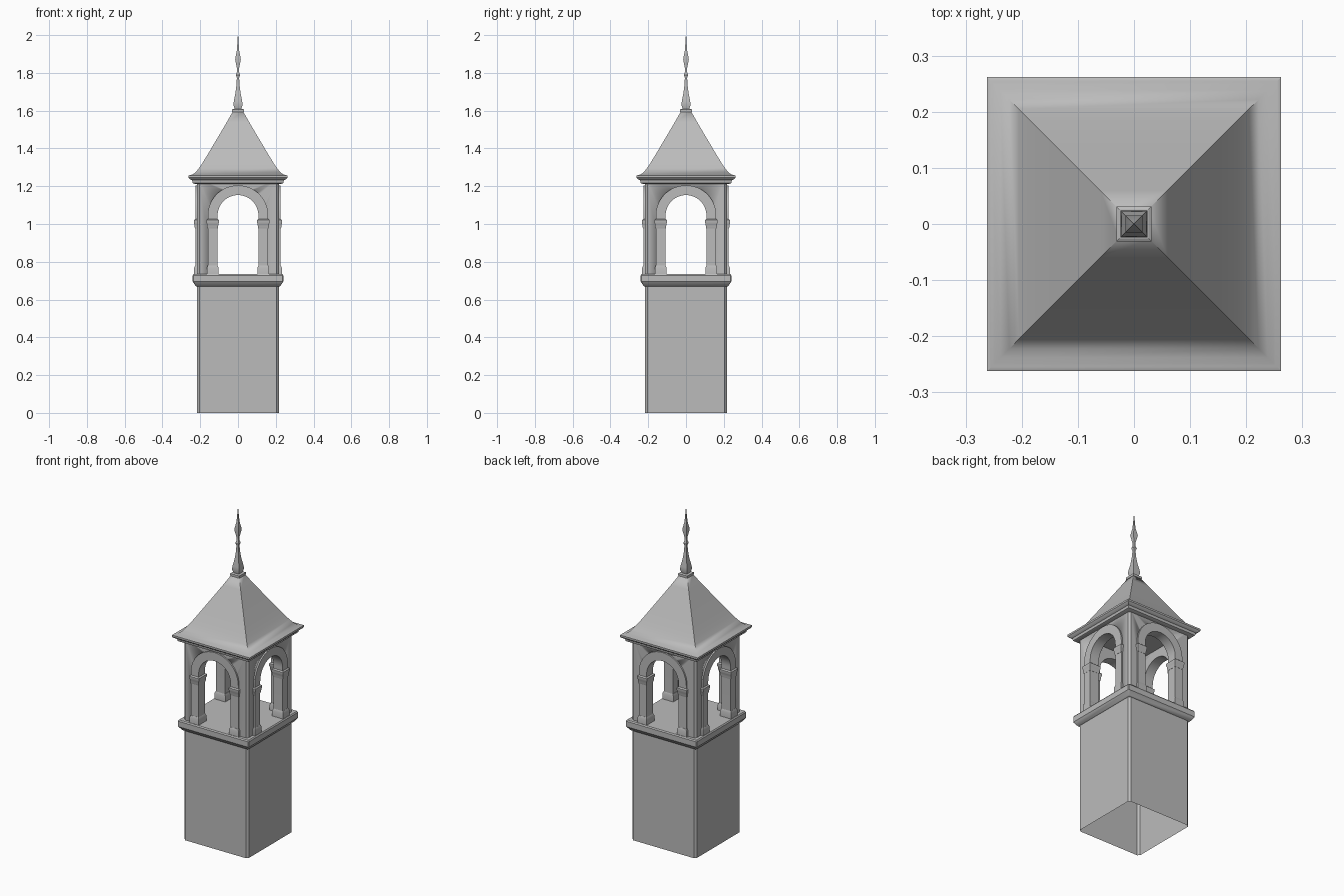
import bpy, bmesh, math
from mathutils import Matrix

cube = bpy.data.objects.get("Cube")
if cube:
    bpy.data.objects.remove(cube, do_unlink=True)

stone = bpy.data.materials.new("grey stone")
stone.use_nodes = True
GREY = (0.5, 0.5, 0.5, 1)
stone.diffuse_color = GREY
stone.node_tree.nodes["Principled BSDF"].inputs["Base Color"].default_value = GREY


def finish(name, bm, angle=30):
    bmesh.ops.recalc_face_normals(bm, faces=bm.faces)
    mesh = bpy.data.meshes.new(name)
    bm.to_mesh(mesh)
    bm.free()
    mesh.materials.append(stone)
    ob = bpy.data.objects.new(name, mesh)
    bpy.context.collection.objects.link(ob)
    bpy.ops.object.select_all(action='DESELECT')
    ob.select_set(True)
    bpy.context.view_layer.objects.active = ob
    bpy.ops.object.shade_smooth_by_angle(angle=math.radians(angle))
    return ob


def outline(hx, hy, chamfer):
    """Rectangle outline, optionally with cut corners."""
    if not chamfer:
        return [(-hx, -hy), (hx, -hy), (hx, hy), (-hx, hy)]
    c = chamfer
    return [(c - hx, -hy), (hx - c, -hy), (hx, c - hy), (hx, hy - c),
            (hx - c, hy), (c - hx, hy), (-hx, hy - c), (-hx, c - hy)]


def stack(bm, rings, chamfer=0, bottom=True, top=True, offset=(0, 0)):
    """Loft rectangular rings (half x, half y, z) into one moulding."""
    loops = [[bm.verts.new((x + offset[0], y + offset[1], z))
              for x, y in outline(hx, hy, chamfer)] for hx, hy, z in rings]
    n = len(loops[0])
    for a, b in zip(loops, loops[1:]):
        for i in range(n):
            j = (i + 1) % n
            bm.faces.new((a[i], a[j], b[j], b[i]))
    if bottom:
        bm.faces.new(loops[0][::-1])
    if top:
        bm.faces.new(loops[-1])


def square_part(name, profile, chamfer=0, bottom=True, top=True, angle=30):
    bm = bmesh.new()
    stack(bm, [(r, r, z) for r, z in profile], chamfer, bottom, top)
    return finish(name, bm, angle)


SPRING = 1.045


def arch_path(radius, foot, steps=24):
    pts = [(radius, foot)]
    for i in range(steps + 1):
        t = math.pi * i / steps
        pts.append((radius * math.cos(t), SPRING + radius * math.sin(t)))
    return pts + [(-radius, foot)]


def four_sides(bm):
    """Repeat the front side's geometry around the tower."""
    front = bm.verts[:] + bm.edges[:] + bm.faces[:]
    for k in range(1, 4):
        copy = bmesh.ops.duplicate(bm, geom=front)["geom"]
        bmesh.ops.rotate(bm, verts=[v for v in copy if isinstance(v, bmesh.types.BMVert)],
                         matrix=Matrix.Rotation(k * math.pi / 2, 3, 'Z'))


# Lower tower: hollow shaft, open underneath, and its ledge
square_part("tower_shaft", [(0.217, 0), (0.217, 0.68)], 0.012, bottom=False, top=False)
square_part("belfry_ledge", [(0.217, 0.668), (0.224, 0.672), (0.236, 0.69),
                             (0.24, 0.695), (0.24, 0.728), (0.235, 0.735)], 0.004)

# Belfry walls, hollowed and pierced by two arched passages
walls = square_part("belfry_walls", [(0.217, 0.73), (0.217, 1.235)], 0.012)
cutters = [square_part("cavity_cutter", [(0.168, 0.7), (0.168, 1.207)])]
for turn in (0, math.pi / 2):
    bm = bmesh.new()
    face = bm.faces.new([bm.verts.new((x, -0.4, z)) for x, z in arch_path(0.13, 0.7)])
    moved = bmesh.ops.extrude_face_region(bm, geom=[face])["geom"]
    bmesh.ops.translate(bm, vec=(0, 0.8, 0),
                        verts=[v for v in moved if isinstance(v, bmesh.types.BMVert)])
    bmesh.ops.rotate(bm, verts=bm.verts, matrix=Matrix.Rotation(turn, 3, 'Z'))
    cutters.append(finish("passage_cutter", bm))
bpy.context.view_layer.objects.active = walls
for cutter in cutters:
    mod = walls.modifiers.new("opening", 'BOOLEAN')
    mod.operation, mod.solver, mod.object = 'DIFFERENCE', 'EXACT', cutter
    bpy.ops.object.modifier_apply(modifier=mod.name)
    bpy.data.objects.remove(cutter, do_unlink=True)

# Arched surrounds with their pillars
bm = bmesh.new()
sections = []
for (xi, zi), (xo, zo) in zip(arch_path(0.108, 0.73), arch_path(0.16, 0.73)):
    sections.append([bm.verts.new(p) for p in (
        (xi, -0.226, zi), (xo, -0.226, zo), (xo, -0.165, zo), (xi, -0.165, zi))])
for a, b in zip(sections, sections[1:]):
    for i in range(4):
        j = (i + 1) % 4
        bm.faces.new((a[i], a[j], b[j], b[i]))
four_sides(bm)
finish("arch_surrounds", bm)

# Pillar bases and capitals
for name, rings in (
        ("pillar_bases", [(0.031, 0.037, 0.73), (0.031, 0.037, 0.768), (0.026, 0.032, 0.78)]),
        ("pillar_capitals", [(0.027, 0.032, 0.975), (0.029, 0.035, 0.985),
                             (0.030, 0.036, 1.0), (0.033, 0.039, 1.006),
                             (0.033, 0.039, 1.02), (0.026, 0.032, 1.026)])):
    bm = bmesh.new()
    for side in (-1, 1):
        stack(bm, rings, offset=(side * 0.134, -0.195))
    four_sides(bm)
    finish(name, bm)

# Eaves moulding and flared roof
square_part("eaves", [(0.228, 1.212), (0.24, 1.217), (0.243, 1.232),
                      (0.256, 1.238), (0.262, 1.245), (0.262, 1.256), (0.255, 1.259)])
square_part("roof", [(0.26, 1.256), (0.238, 1.263), (0.222, 1.276), (0.205, 1.298),
                     (0.185, 1.328), (0.15, 1.386), (0.1, 1.47), (0.06, 1.538),
                     (0.027, 1.596)], bottom=False, angle=62)

# Square spire on the roof
square_part("spire_base", [(0.031, 1.592), (0.031, 1.606), (0.026, 1.609)])
square_part("spire", [(0.017, 1.606), (0.024, 1.63), (0.022, 1.65), (0.014, 1.69),
                      (0.009, 1.73), (0.006, 1.775), (0.011, 1.79), (0.006, 1.805),
                      (0.006, 1.825), (0.015, 1.872), (0.006, 1.92), (0.0008, 2.0)])
